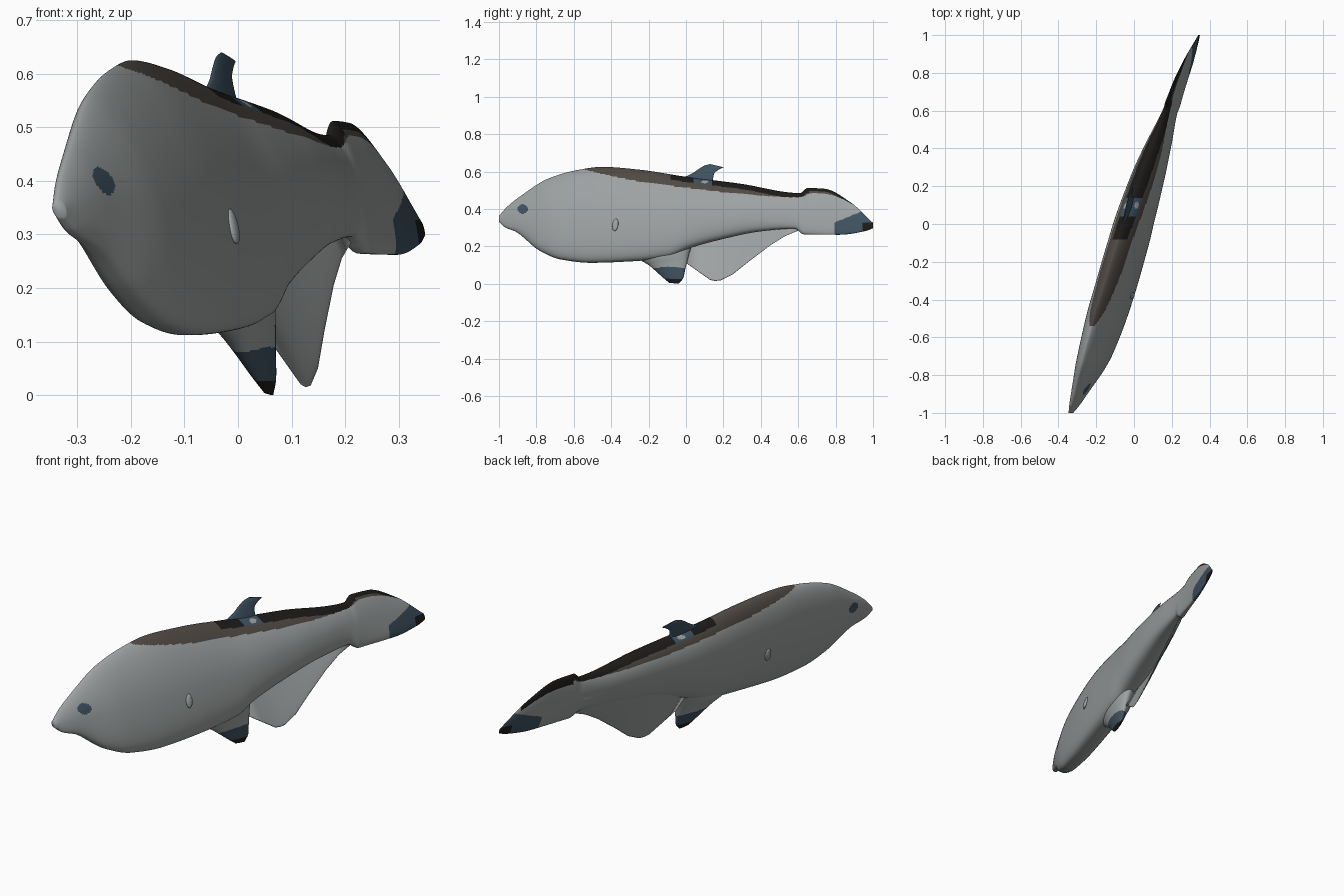
import bpy, bmesh, math
from mathutils import Vector

if "Cube" in bpy.data.objects:
    bpy.data.objects.remove(bpy.data.objects["Cube"])


def material(name, rgb):
    m = bpy.data.materials.new(name)
    m.diffuse_color = (*rgb, 1)
    m.use_nodes = True
    m.node_tree.nodes["Principled BSDF"].inputs["Base Color"].default_value = m.diffuse_color
    return m


MATS = [material("body grey", (0.34, 0.36, 0.36)),
        material("back brown", (0.08, 0.068, 0.057)),
        material("fin slate blue", (0.05, 0.085, 0.12)),
        material("tip black", (0.012, 0.011, 0.010))]
GREY, BROWN, BLUE, BLACK = range(4)


def curve(pts):
    """Smooth curve through (t, value) points without overshoot."""
    t = [p[0] for p in pts]
    v = [p[1] for p in pts]
    n = len(t)
    d = [(v[i + 1] - v[i]) / (t[i + 1] - t[i]) for i in range(n - 1)]
    s = [d[0]] + [2 * a * b / (a + b) if a * b > 0 else 0 for a, b in zip(d, d[1:])] + [d[-1]]

    def f(x):
        i = 0
        while i < n - 2 and x > t[i + 1]:
            i += 1
        h = t[i + 1] - t[i]
        u = (x - t[i]) / h
        return ((2 * u**3 - 3 * u * u + 1) * v[i] + (u**3 - 2 * u * u + u) * h * s[i]
                + (3 * u * u - 2 * u**3) * v[i + 1] + (u**3 - u * u) * h * s[i + 1])
    return f


# sideways bend of the centre line
bend = curve([(-1, 0), (-.89, .014), (-.7, .023), (-.4, .017), (0, 0), (.4, -.003), (1, 0)])


def axis(y, z):
    # the fish is turned and leans over sideways
    return 0.335 * y + bend(y) - 0.24 * (z - 0.35)


def place(w, y, z):
    return Vector((w + axis(y, z), y, z))


def finish(name, bm, rule):
    bmesh.ops.recalc_face_normals(bm, faces=bm.faces)
    for f in bm.faces:
        f.smooth = True
        p = f.calc_center_median()
        f.material_index = rule(p.x - axis(p.y, p.z), p.y, p.z)
    me = bpy.data.meshes.new(name)
    bm.to_mesh(me)
    bm.free()
    for m in MATS:
        me.materials.append(m)
    ob = bpy.data.objects.new(name, me)
    bpy.context.collection.objects.link(ob)
    return ob


def loft(name, rows, segs, rule, low=1, high=1):
    """Rows are chords (y0, z0, y1, z1, half width, w0, w1) swept as rounded sections;
    low and high make the start and end of each chord blunter or sharper."""
    bm = bmesh.new()
    rings = []
    for y0, z0, y1, z1, hw, w0, w1 in rows:
        ring = []
        for k in range(segs):
            a = 2 * math.pi * k / segs
            c = 0.5 - 0.5 * math.cos(a)
            s = math.copysign(abs(math.sin(a)) ** (low if c < .5 else high), math.sin(a))
            ring.append(bm.verts.new(place(hw * s + w0 + (w1 - w0) * c,
                                           y0 + (y1 - y0) * c, z0 + (z1 - z0) * c)))
        rings.append(ring)
    for a, b in zip(rings, rings[1:]):
        for k in range(segs):
            j = (k + 1) % segs
            bm.faces.new((a[k], a[j], b[j], b[k]))
    bm.faces.new(rings[0])
    bm.faces.new(rings[-1])
    return finish(name, bm, rule)


def fin(name, rows, rule, shift=0):
    """Loft with smooth rows, moved sideways by shift."""
    fs = [curve([(i, r[c]) for i, r in enumerate(rows)]) for c in range(5)]
    n = 10 * (len(rows) - 1)
    loft(name, [[f(i / 10) for f in fs] + [shift, shift] for i in range(n + 1)], 40, rule)


# body and tail outline
top = curve([(-1, .362), (-.96, .408), (-.89, .465), (-.73, .565), (-.57, .61), (-.45, .625),
             (-.25, .61), (0, .572), (.29, .535), (.61, .485), (.65, .512), (.74, .508),
             (.88, .435), (1, .325)])
bottom = curve([(-1, .332), (-.97, .303), (-.91, .278), (-.78, .175), (-.67, .13), (-.51, .112),
                (-.29, .12), (-.1, .14), (.02, .19), (.18, .235), (.4, .28), (.58, .295),
                (.63, .264), (.82, .262), (.96, .282), (1, .297)])
width = curve([(-1, .012), (-.95, .026), (-.87, .043), (-.7, .073), (-.4, .092), (0, .096),
               (.25, .084), (.42, .064), (.6, .034), (.7, .025), (.85, .017), (1, .003)])
back_line = curve([(-.54, .61), (-.45, .588), (-.25, .547), (0, .514), (.29, .481),
                   (.6, .462), (.68, .485), (.75, .48), (.9, .42), (1, .33)])


def body_rule(w, y, z):
    if ((y + .873) / .028) ** 2 + ((z - .4) / .026) ** 2 < 1:
        return BLUE                                   # eyes
    if y > .945 and z < .327:
        return BLACK                                  # tail tip
    if y > .795 and z < .335 + .4 * (y - .81):
        return BLUE                                   # tail patch
    if ((y - .1) / .019) ** 2 + ((z - .545) / .008) ** 2 < 1:
        return GREY                                   # pale spot by the dorsal fin
    if .04 < y < .14 and z > top(y) - .028:
        return BLUE                                   # dorsal fin root
    line = back_line(y) - (.02 if w < 0 and y > .66 else 0)
    if -.54 < y < .91 and z > line:
        depth = .028 if y < .66 else .016 if w > 0 else .1
        return BLACK if y > -.08 and z > top(y) - depth else BROWN
    return GREY


N = 300
ys = [-.4 * math.cos(math.pi * i / N) + .6 * (2 * i / N - 1) for i in range(N + 1)]
loft("body", [(y, bottom(y), y, top(y), width(y), 0, 0) for y in ys], 160, body_rule, .65, 1.25)

# fins
fin("dorsal_fin", [(-.05, .555, .17, .525, .014), (.03, .588, .145, .558, .011),
                   (.07, .615, .15, .588, .008), (.10, .632, .172, .608, .006),
                   (.13, .64, .20, .623, .002)], lambda w, y, z: BLUE, -.004)
fin("ventral_fin", [(-.32, .2, .07, .27, .055), (-.26, .137, .03, .2, .056),
                    (-.2, .1, .008, .125, .04),
                    (-.17, .075, -.003, .08, .029), (-.12, .03, -.015, .03, .014),
                    (-.09, 0.005, -.04, 0, .003)],
    lambda w, y, z: BLACK if z < .028 else BLUE if z < .09 - 1.2 * (y + .09) ** 2 else GREY, -.006)


# rear fin sheet, running down flush from the left flank
def sheet(y, z):
    return (y, z, y, .37, .005, -.004, -.95 * width(y))


rear = [(.005, .108), (.07, .062), (.13, .02), (.155, .015), (.185, .018), (.25, .05),
        (.34, .122), (.45, .205), (.53, .255), (.61, .288)]
loft("anal_fin", [sheet(y, z) for y, z in rear], 32, lambda w, y, z: GREY)

# small pectoral fins on both sides
for side, label in ((1, "right"), (-1, "left")):
    bm = bmesh.new()
    bmesh.ops.create_uvsphere(bm, u_segments=16, v_segments=10, radius=1)
    for v in bm.verts:
        x, y, z = v.co
        v.co = place(side * .093 + x * .009, -.378 + y * .016 + z * .004, .315 + z * .033)
    finish("pectoral_fin_" + label, bm, lambda w, y, z: GREY)
